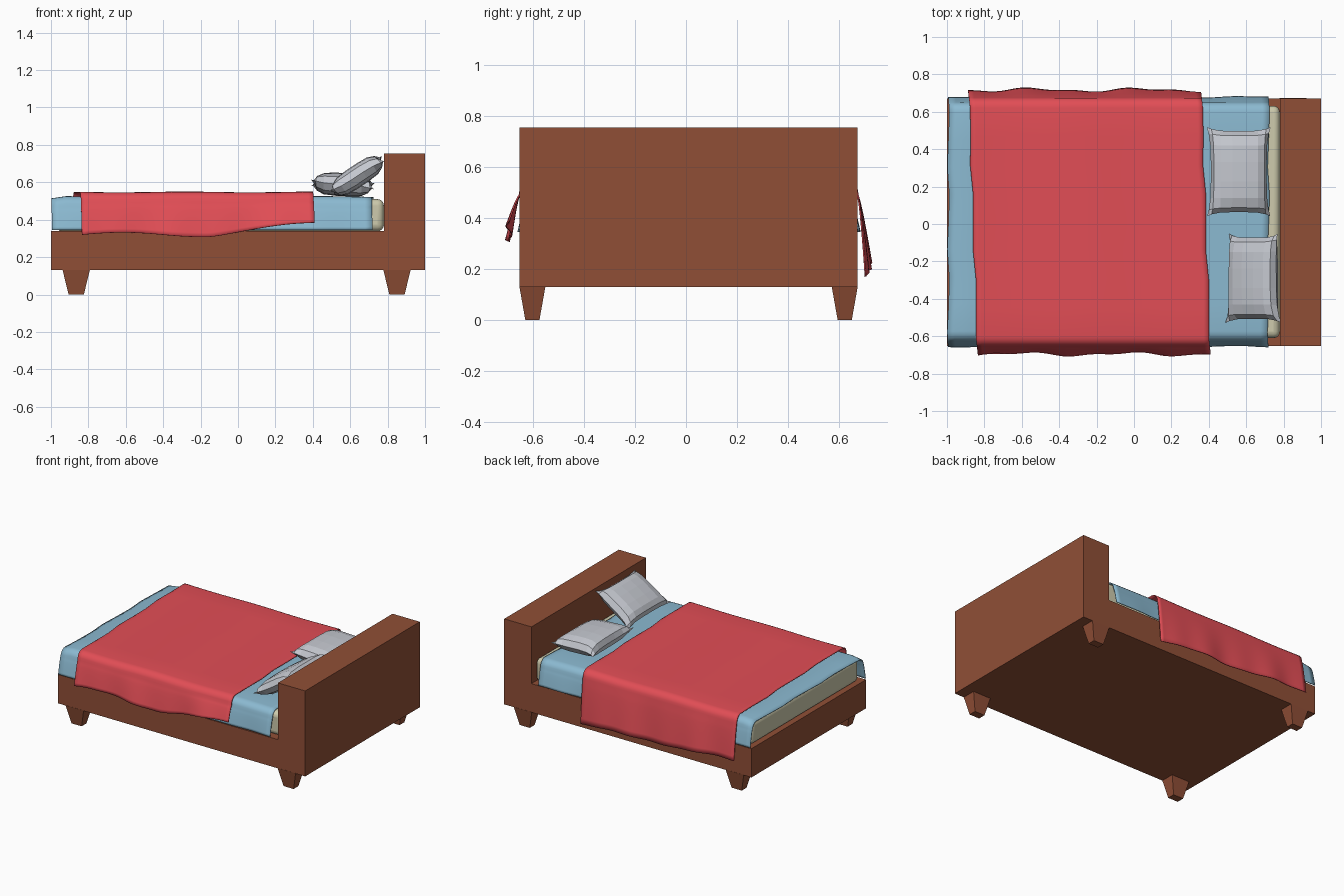
import bpy, bmesh, math
from math import sin, cos, pi
from mathutils import Matrix

if "Cube" in bpy.data.objects:
    bpy.data.objects.remove(bpy.data.objects["Cube"])


def material(name, rgb):
    m = bpy.data.materials.new(name)
    m.diffuse_color = (*rgb, 1)
    m.use_nodes = True
    m.node_tree.nodes["Principled BSDF"].inputs["Base Color"].default_value = m.diffuse_color
    return m


WOOD = material("brown wood", (0.28, 0.078, 0.037))
RED = material("red blanket", (0.76, 0.075, 0.092))
BLUE = material("blue sheet", (0.26, 0.49, 0.64))
CREAM = material("cream mattress", (0.62, 0.60, 0.42))
GREY = material("pale grey pillow", (0.56, 0.58, 0.63))


def finish(bm, name, mat):
    bmesh.ops.recalc_face_normals(bm, faces=bm.faces[:])
    me = bpy.data.meshes.new(name)
    bm.to_mesh(me)
    bm.free()
    me.materials.append(mat)
    ob = bpy.data.objects.new(name, me)
    bpy.context.collection.objects.link(ob)
    return ob


def smooth(ob, angle=40):
    bpy.ops.object.select_all(action='DESELECT')
    ob.select_set(True)
    bpy.context.view_layer.objects.active = ob
    bpy.ops.object.shade_smooth_by_angle(angle=math.radians(angle))


def box(name, lo, hi, mat, taper=(1, 1)):
    """Box between two corners; taper scales the lower end."""
    bm = bmesh.new()
    bmesh.ops.create_cube(bm, size=1)
    for v in bm.verts:
        if v.co.z < 0:
            v.co.x *= taper[0]
            v.co.y *= taper[1]
        for i in range(3):
            v.co[i] = (lo[i] + hi[i]) / 2 + v.co[i] * (hi[i] - lo[i])
    return finish(bm, name, mat)


# Wooden frame: base and headboard as one L-shaped profile
bm = bmesh.new()
outline = [(-1, 0.13), (1, 0.13), (1, 0.755), (0.78, 0.755), (0.78, 0.34), (-1, 0.34)]
face = bm.faces.new([bm.verts.new((x, -0.652, z)) for x, z in outline])
ext = bmesh.ops.extrude_face_region(bm, geom=[face])
for v in ext["geom"]:
    if isinstance(v, bmesh.types.BMVert):
        v.co.y = 0.672
finish(bm, "bed_frame", WOOD)

# Tapered legs
for end, x in (("foot", -0.865), ("head", 0.85)):
    for side, y in (("front", -0.602), ("back", 0.622)):
        box(f"{end}_{side}_leg", (x - 0.073, y - 0.051, 0), (x + 0.073, y + 0.051, 0.132),
            WOOD, (0.56, 0.54))

# Mattress with rounded edges
mattress = box("mattress", (-0.975, -0.61, 0.338), (0.78, 0.632, 0.51), CREAM)
bev = mattress.modifiers.new("round", 'BEVEL')
bev.width = 0.035
bev.segments = 4
smooth(mattress)


def cloth(name, mat, x0, x1, skew, top, front, back, hem_front, hem_back, flare, wave, droop, thick):
    """Cloth laid across the bed, hanging over the front and back sides."""
    mid, r, nx = (front + back) / 2, 0.055, 44
    bm = bmesh.new()
    grid = []
    for i in range(nx + 1):
        u = i / nx
        x = x0 + (x1 - x0) * u
        half = []
        for sgn, edge, hem in ((-1, front, hem_front(u)), (1, back, hem_back(u))):
            pts = []
            for k in range(5):                       # top
                pts.append((mid + (edge - sgn * r - mid) * k / 4, top))
            for k in range(1, 6):                    # rounded shoulder
                a = k / 5 * pi / 2
                pts.append((edge - sgn * r + sgn * r * sin(a), top - r + r * cos(a)))
            for k in range(1, 9):                    # hanging part
                h = k / 8
                w = wave * h * (sin(11 * x + sgn) + 0.6 * sin(23 * x + 2 * sgn))
                pts.append((edge + sgn * (flare * h ** 0.8 + w), top - r + (hem - top + r) * h))
            half.append(pts)
        row = half[0][:0:-1] + half[1]
        end = max(0, 1 - u * nx / 2)                 # foot edge sags a little
        ripple = 0.002 * sin(9 * x + 1)
        grid.append([bm.verts.new((x - skew * y + 0.006 * sin(14 * y),
                                   y, z - (droop * end + ripple) * (z > top - r)))
                     for y, z in row])
    for a, b in zip(grid, grid[1:]):
        for j in range(len(a) - 1):
            bm.faces.new((a[j], b[j], b[j + 1], a[j + 1]))
    ob = finish(bm, name, mat)
    if ob.data.polygons[len(grid[0]) // 2].normal.z < 0:
        ob.data.flip_normals()
    sol = ob.modifiers.new("thickness", 'SOLIDIFY')
    sol.thickness = thick
    smooth(ob, 50)
    return ob


# Blue sheet and red blanket
cloth("sheet", BLUE, -0.993, 0.72, 0, 0.524, -0.628, 0.652,
      lambda u: 0.346, lambda u: 0.346, 0.028, 0.003, 0.012, 0.006)
cloth("blanket", RED, -0.86, 0.385, 0.033, 0.548, -0.655, 0.676,
      lambda u: 0.32 + 0.012 * sin(9 * u) + 0.06 * max(0, u - 0.55) / 0.45,
      lambda u: 0.235 - 0.06 * u + 0.008 * sin(10 * u), 0.042, 0.008, 0, 0.006)


def pillow(name, centre, size, tilt, turn=0):
    """Low-poly cushion with pinched rim and pointed corners."""
    lx, ly, h = size
    steps = [-1, -0.86, -0.6, -0.22, 0.22, 0.6, 0.86, 1]
    n = len(steps)
    bm = bmesh.new()
    layers = []
    for sgn in (1, -1):
        layer = {}
        for i, u in enumerate(steps):
            for j, v in enumerate(steps):
                rim = i in (0, n - 1) or j in (0, n - 1)
                if rim and sgn < 0:
                    layer[i, j] = layers[0][i, j]
                    continue
                z = sgn * h * ((1 - u ** 4) * (1 - v ** 4)) ** 0.55
                # sides pull in between the corners, corners flick up and down
                x = u * lx * (1 - 0.12 * (1 - v ** 4) * abs(u) ** 3)
                y = v * ly * (1 - 0.09 * (1 - u ** 4) * abs(v) ** 3)
                z += 0.018 * (u * v) ** 3
                layer[i, j] = bm.verts.new((x, y, z))
        layers.append(layer)
    for layer in layers:
        for i in range(n - 1):
            for j in range(n - 1):
                bm.faces.new((layer[i, j], layer[i + 1, j], layer[i + 1, j + 1], layer[i, j + 1]))
    ob = finish(bm, name, GREY)
    ob.data.transform(Matrix.Translation(centre) @ Matrix.Rotation(turn, 4, 'Z')
                      @ Matrix.Rotation(tilt, 4, 'Y'))
    return ob


# One pillow lying flat, one leaning on the headboard
pillow("flat_pillow", (0.56, 0.28, 0.588), (0.17, 0.238, 0.062), math.radians(3))
pillow("leaning_pillow", (0.638, -0.29, 0.634), (0.168, 0.238, 0.058), math.radians(-34))
